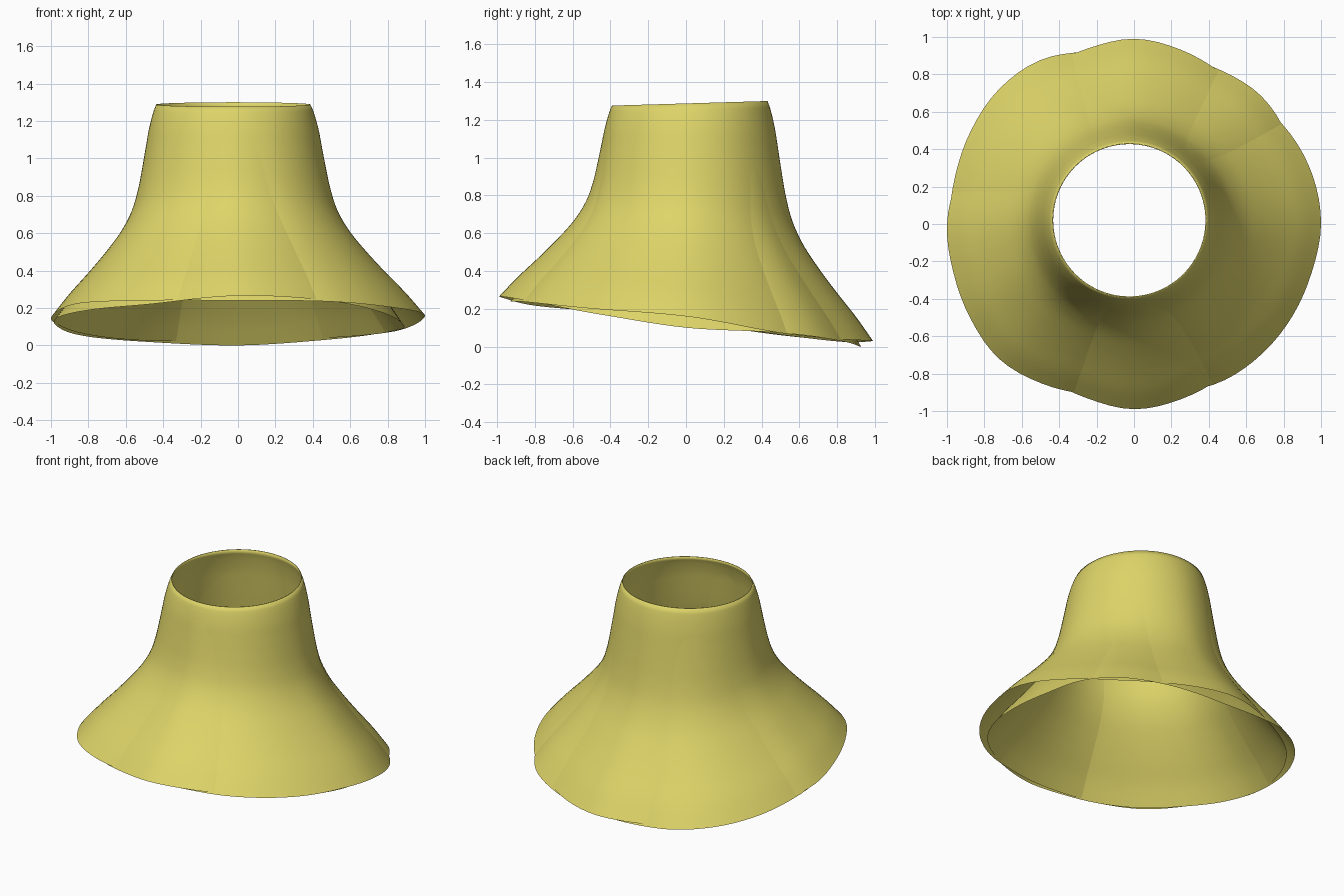
import bpy
import bmesh
import math

cube = bpy.data.objects.get("Cube")
if cube:
    bpy.data.objects.remove(cube, do_unlink=True)

SEGMENTS = 96
RINGS = 36
NECK_X, NECK_Y, NECK_RADIUS = -0.025, 0.02, 0.412

# Spread from rim (1) to neck (0) at even heights, one extra value at each end
FLARE = [1.16, 1, .84, .66, .49, .34, .235, .175, .135, .1, .063, 0, -.13]

# Rim radius and rim height, evenly spaced counter-clockwise from +x
INNER_RADIUS = [.89, .9, .945, .965, .945, .925, .92, .955, 1.01, 1.02, 1.005,
                .99, .985, .97, .95, .95, .95, .965, .99, .97, .945, .93, .91,
                .89]
INNER_HEIGHT = [.1, .075, .03, 0, .02, .06, .13, .185, .22, .265, .24, .17]
OUTER_RADIUS = [1, .99, .965, .93, .935, .965, .99, .97, .96, .965, .965, .975,
                1, 1, 1.01, 1.02, .985, .945, .93, .935, .965, .975, .98, .985]
OUTER_HEIGHT = [.16, .075, .04, .03, .025, .065, .14, .22, .24, .24, .235, .2]


def cubic(a, b, c, d, t):
    """Smooth curve through b and c."""
    return b + 0.5 * t * (c - a + t * (2 * a - 5 * b + 4 * c - d
                                       + t * (3 * (b - c) + d - a)))


def around(values, angle):
    """Sample a closed list of values at an angle."""
    n = len(values)
    position = angle / math.tau * n
    i = int(position)
    a, b, c, d = (values[(i + k) % n] for k in (-1, 0, 1, 2))
    return cubic(a, b, c, d, position - i)


def spread(u):
    """Sample the flare profile at a height fraction."""
    last = len(FLARE) - 4
    position = u * (last + 1)
    i = min(int(position), last)
    return cubic(*FLARE[i:i + 4], position - i)


def make_ring(bm, u, radii, heights, inset):
    """One closed ring of the cloth between rim and neck."""
    ring = []
    f = spread(u)
    for k in range(SEGMENTS):
        angle = math.tau * k / SEGMENTS
        c, s = math.cos(angle), math.sin(angle)
        rim_r, rim_z = around(radii, angle), around(heights, angle)
        neck_r = NECK_RADIUS - inset
        x = (NECK_X + neck_r * c) * (1 - f) + rim_r * c * f
        y = (NECK_Y + neck_r * s) * (1 - f) + rim_r * s * f
        top = 1.288 + 0.012 * s
        ring.append(bm.verts.new((x, y, rim_z + (top - rim_z) * u)))
    return ring


# Folded shell: up the outer layer, over the lip, down the inner layer
bm = bmesh.new()
steps = [i / RINGS for i in range(RINGS + 1)]
rings = [make_ring(bm, u, OUTER_RADIUS, OUTER_HEIGHT, 0) for u in steps]
rings += [make_ring(bm, u, INNER_RADIUS, INNER_HEIGHT, 0.005)
          for u in reversed(steps)]
for low, high in zip(rings, rings[1:]):
    for k in range(SEGMENTS):
        j = (k + 1) % SEGMENTS
        face = bm.faces.new((low[k], low[j], high[j], high[k]))
        face.smooth = True

mesh = bpy.data.meshes.new("flared_double_shell")
bm.to_mesh(mesh)
bm.free()
shell = bpy.data.objects.new("flared_double_shell", mesh)
bpy.context.collection.objects.link(shell)

# Yellow cloth
colour = (0.73, 0.66, 0.14, 1)
yellow = bpy.data.materials.new("soft_yellow")
yellow.use_nodes = True
yellow.diffuse_color = colour
for node in yellow.node_tree.nodes:
    if node.type == 'BSDF_PRINCIPLED':
        node.inputs["Base Color"].default_value = colour
mesh.materials.append(yellow)
